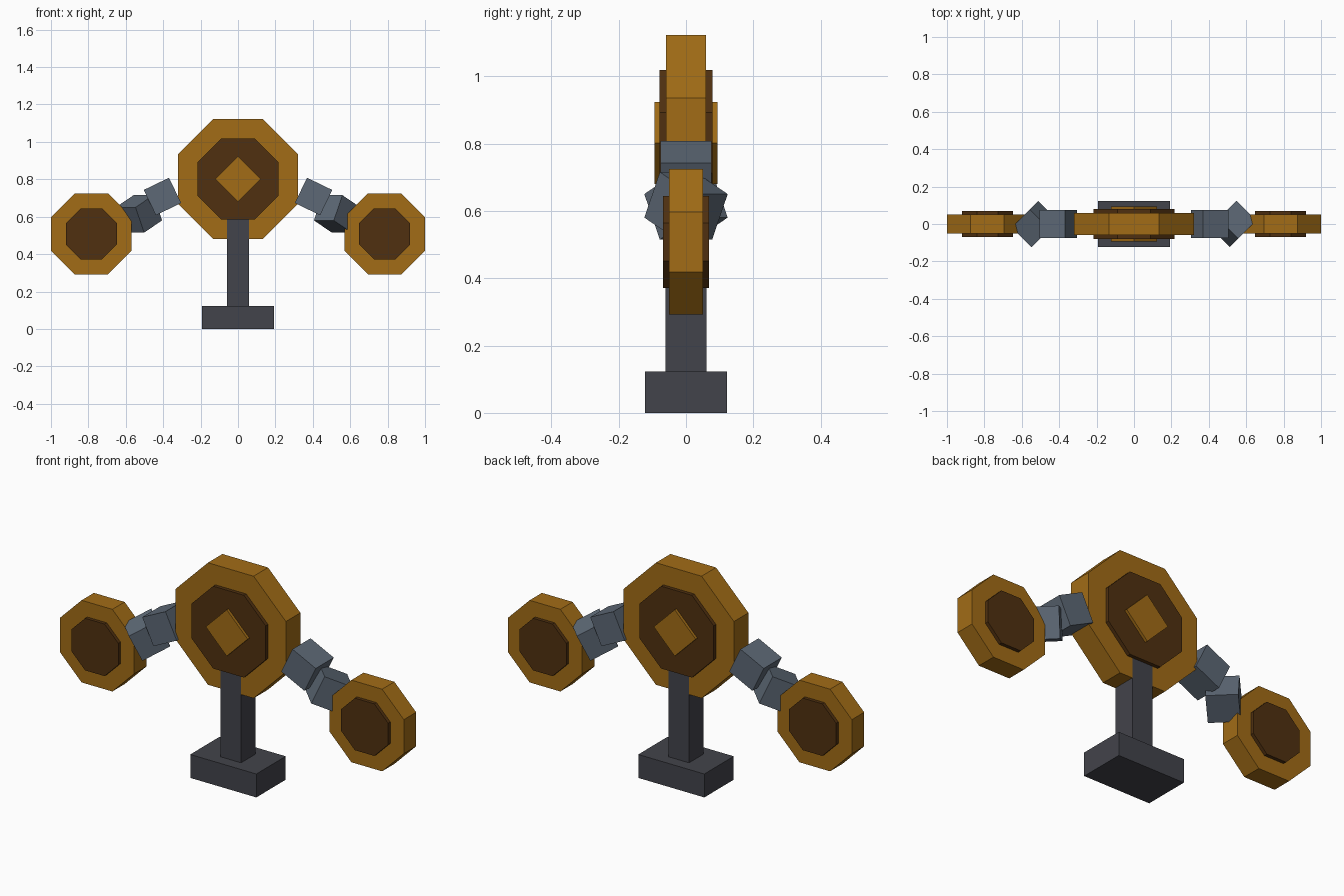
import bpy, bmesh
from math import pi
from mathutils import Matrix, Euler

if "Cube" in bpy.data.objects:
    bpy.data.objects.remove(bpy.data.objects["Cube"])


def material(name, rgb):
    m = bpy.data.materials.new(name)
    m.diffuse_color = (*rgb, 1)
    m.use_nodes = True
    m.node_tree.nodes["Principled BSDF"].inputs["Base Color"].default_value = m.diffuse_color
    return m


GOLD = material("gold", (0.36, 0.15, 0.008))
BROWN = material("dark_brown", (0.08, 0.03, 0.005))
STEEL = material("steel", (0.11, 0.14, 0.18))
IRON = material("iron", (0.055, 0.057, 0.07))


def finish(bm, name, mat, loc, rot=(0, 0, 0)):
    mesh = bpy.data.meshes.new(name)
    bm.to_mesh(mesh)
    bm.free()
    mesh.materials.append(mat)
    ob = bpy.data.objects.new(name, mesh)
    ob.location = loc
    ob.rotation_euler = rot
    bpy.context.collection.objects.link(ob)
    return ob


def box(name, mat, loc, size, rot=(0, 0, 0)):
    bm = bmesh.new()
    bmesh.ops.create_cube(bm, size=1, matrix=Matrix.Diagonal((*size, 1)))
    return finish(bm, name, mat, loc, rot)


# Prism with its axis along y; corner radius and half depth
def prism(name, mat, loc, radius, half, sides, turn=0.0):
    bm = bmesh.new()
    mtx = Matrix.Rotation(pi / 2, 4, 'X') @ Matrix.Rotation(turn, 4, 'Z')
    bmesh.ops.create_cone(bm, cap_ends=True, segments=sides, radius1=radius,
                          radius2=radius, depth=2 * half, matrix=mtx)
    return finish(bm, name, mat, loc)


# Stand
box("base", IRON, (0, 0, 0.0615), (0.384, 0.244, 0.123))
box("column", IRON, (0, 0, 0.355), (0.12, 0.121, 0.49))

# Central disc with raised panel and diamond
centre = (0, 0, 0.802)
prism("main_disc", GOLD, centre, 0.347, 0.06, 8, pi / 8)
prism("main_panel", BROWN, centre, 0.234, 0.079, 8, pi / 8)
prism("centre_diamond", GOLD, centre, 0.122, 0.094, 4)

# Arms and outer discs on both sides
for side, s in (("left", -1), ("right", 1)):
    cube = (0.15, 0.15, 0.15)
    box(side + "_inner_link", STEEL, (s * 0.404, 0, 0.708), cube, (0, s * 0.45, 0))
    box(side + "_outer_link", STEEL, (s * 0.53, 0, 0.615), cube, (0, s * 0.45, pi / 4))
    hub = (s * 0.784, 0, 0.508)
    prism(side + "_disc", GOLD, hub, 0.2335, 0.051, 8, pi / 8)
    prism(side + "_panel", BROWN, hub, 0.148, 0.069, 8, pi / 8)
